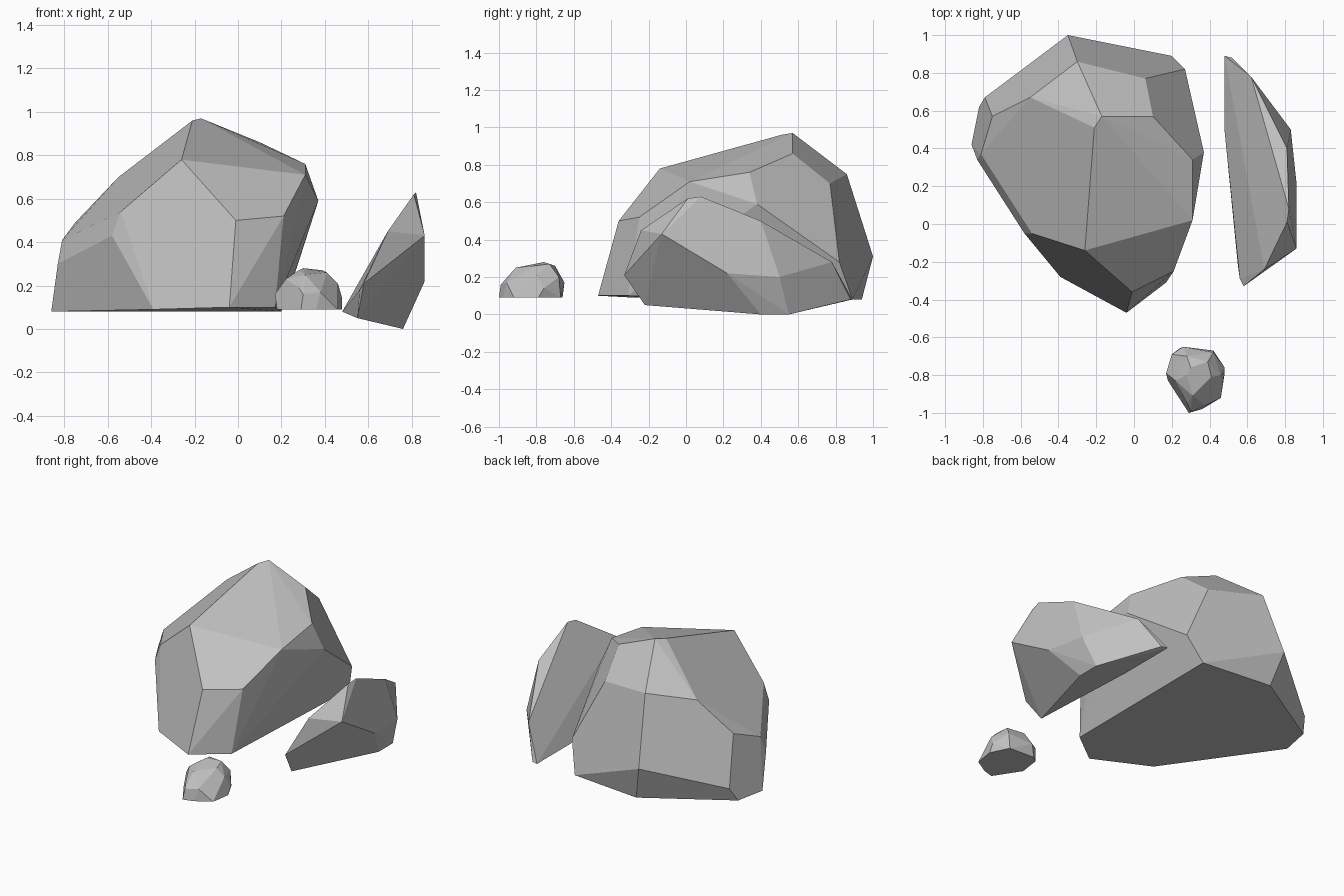
import bpy, bmesh, math
from mathutils import Vector

default_cube = bpy.data.objects.get("Cube")
if default_cube:
    bpy.data.objects.remove(default_cube, do_unlink=True)

# One plain grey stone colour shared by every rock
stone = bpy.data.materials.new("stone_grey")
stone.use_nodes = True
stone_colour = (0.53, 0.53, 0.53, 1)
stone.diffuse_color = stone_colour
for node in stone.node_tree.nodes:
    if node.type == "BSDF_PRINCIPLED":
        node.inputs["Base Color"].default_value = stone_colour
        node.inputs["Roughness"].default_value = 1


def make_rock(name, *corner_rings, facet_angle=5):
    """Wrap a faceted convex shell around the corner rings (in hundredths of a unit)."""
    mesh_builder = bmesh.new()
    for ring in corner_rings:
        for corner in ring:
            mesh_builder.verts.new(Vector(corner) / 100)

    # Hull, then drop any corner left inside it
    hull = bmesh.ops.convex_hull(mesh_builder, input=mesh_builder.verts[:])
    leftover = set(hull["geom_interior"]) | set(hull["geom_unused"])
    leftover_verts = [item for item in leftover if isinstance(item, bmesh.types.BMVert)]
    bmesh.ops.delete(mesh_builder, geom=leftover_verts, context="VERTS")

    # Merge nearly coplanar triangles into broad flat facets
    bmesh.ops.dissolve_limit(mesh_builder, angle_limit=math.radians(facet_angle),
                             verts=mesh_builder.verts[:], edges=mesh_builder.edges[:])
    bmesh.ops.recalc_face_normals(mesh_builder, faces=mesh_builder.faces[:])

    mesh = bpy.data.meshes.new(name)
    mesh_builder.to_mesh(mesh)
    mesh_builder.free()
    mesh.materials.append(stone)
    rock = bpy.data.objects.new(name, mesh)
    bpy.context.collection.objects.link(rock)
    return rock


# Main boulder: flat base, overhanging side, broad sloping crown
boulder_base = [
    (17, -31, 10), (-4, -47, 10), (-39, -28, 9), (-86, 42, 8),
    (-82, 62, 8), (-29, 94, 8), (20, 89, 8),
]
boulder_middle = [
    (-1, -36, 50), (21, -25, 52), (37, 38, 59), (27, 82, 28),
    (-35, 100, 31), (-79, 67, 17), (-83, 34, 30), (-81, 37, 41),
    (-58, -5, 43), (-54, -5, 54),
]
boulder_crown = [
    (-26, -14, 78), (31, 2, 71), (31, 34, 76), (10, 57, 86),
    (6, 77, 70), (-17, 57, 97), (-21, 51, 96), (-30, 86, 75),
    (-55, 67, 70), (-75, 57, 49),
]
make_rock("main_boulder", boulder_base, boulder_middle, boulder_crown)

# Leaning slab: long wedge with its ridge on the outer side
slab_base = [
    (48, 89, 8), (52, 88, 8), (48, 49, 8), (55, -22, 5),
    (76, 40, 0), (76, 55, 0),
]
slab_ridge = [
    (62, 78, 28), (83, 50, 20), (86, 22, 22), (81, 40, 50),
    (82, 8, 63), (81, 1, 62), (86, -13, 43), (69, -24, 45),
    (58, -33, 21), (56, -29, 18),
]
make_rock("leaning_slab", slab_base, slab_ridge)

# Small stone: flat base with a rounded, many-sided top
stone_base = [
    (24, -66, 9), (42, -67, 9), (48, -79, 9), (46, -92, 9),
    (36, -98, 9), (29, -100, 9), (18, -83, 9), (20, -69, 9),
]
stone_middle = [
    (28, -95, 19), (30, -99, 16), (38, -96, 17), (17, -79, 16),
    (20, -69, 18), (48, -76, 14), (46, -80, 21), (42, -68, 20),
    (26, -65, 17),
]
stone_top = [
    (28, -70, 26), (30, -76, 28), (28, -80, 27), (31, -91, 25),
    (39, -73, 27), (41, -81, 26), (22, -83, 23),
]
make_rock("small_stone", stone_base, stone_middle, stone_top, facet_angle=8)
